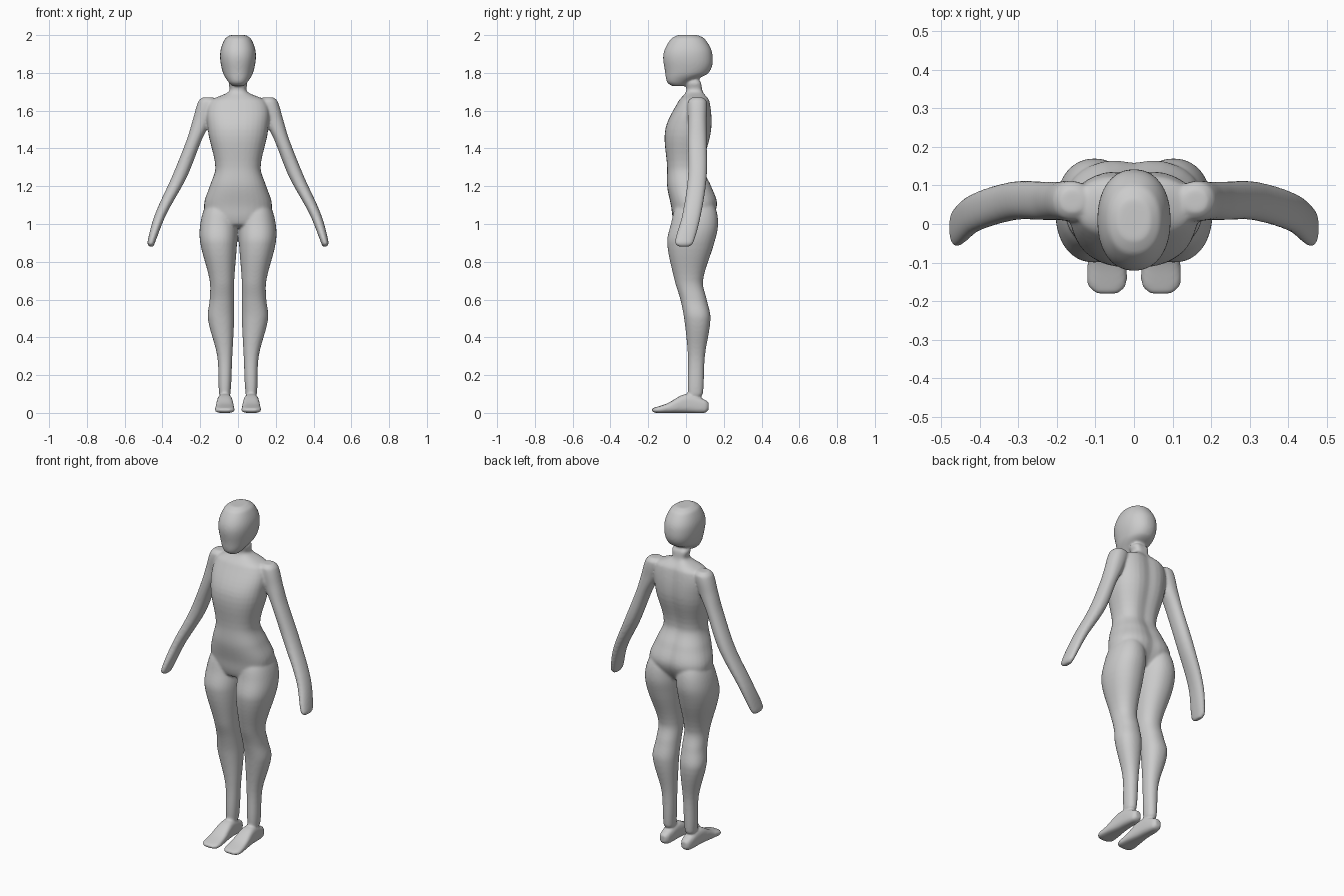
import bpy
import bmesh
import math

if "Cube" in bpy.data.objects:
    bpy.data.objects.remove(bpy.data.objects["Cube"], do_unlink=True)

SIDES = 32
STEPS = 6
DOME = 0.02


def rounded_end(row, neighbour):
    """A smaller section just past the end of a part."""
    position, x, width, low, high = row
    middle, depth = (low + high) / 2, 0.3 * (high - low)
    beyond = position + math.copysign(DOME, position - neighbour[0])
    return (beyond, x, 0.6 * width, middle - depth, middle + depth)


def refine(rows):
    """Fill in a smooth run of sections between the given ones."""
    def slope(i, k):
        before, after = rows[max(i - 1, 0)], rows[min(i + 1, len(rows) - 1)]
        return (after[k] - before[k]) / (after[0] - before[0])

    result = []
    for i in range(len(rows) - 1):
        start, end = rows[i], rows[i + 1]
        span = end[0] - start[0]
        for step in range(STEPS):
            u = step / STEPS
            v = 1 - u
            row = [start[0] + span * u]
            for k in range(1, len(start)):
                blend = start[k] * v * v * (1 + 2 * u) + end[k] * u * u * (1 + 2 * v)
                bend = span * u * v * (v * slope(i, k) - u * slope(i + 1, k))
                row.append(blend + bend)
            result.append(row)
    return result + [rows[-1]]


def rounded(value, power):
    return math.copysign(abs(value) ** (2 / power), value)


def loft(bm, rows, power=2.2, along_y=False, mirror=1, groove=0):
    """Skin over sections of (position, centre x, half width, low, high)."""
    first, last = rounded_end(rows[0], rows[1]), rounded_end(rows[-1], rows[-2])
    rings = []
    for position, centre, width, low, high in refine([first, *rows, last]):
        ring = []
        for n in range(SIDES):
            angle = math.tau * n / SIDES
            x = mirror * (centre + width * rounded(math.cos(angle), power))
            across = (low + high) / 2 + (high - low) / 2 * rounded(math.sin(angle), power)
            if math.sin(angle) > 0:
                across -= groove * math.exp(-(x / 0.04) ** 2)
            point = (x, position, across) if along_y else (x, across, position)
            ring.append(bm.verts.new(point))
        rings.append(ring)
    faces = [bm.faces.new(rings[0]), bm.faces.new(rings[-1])]
    for ring, following in zip(rings, rings[1:]):
        for n in range(SIDES):
            m = (n + 1) % SIDES
            faces.append(bm.faces.new((ring[n], ring[m], following[m], following[n])))
    bmesh.ops.recalc_face_normals(bm, faces=faces)


def centred(sections):
    return [(z, 0, width, front, back) for z, width, front, back in sections]


# Head from crown to chin: height, half width, front, back
head = centred([
    (1.98, .07, -.08, .1), (1.9, .095, -.12, .14),
    (1.8, .08, -.11, .12), (1.75, .05, -.1, .02)])

# Neck, chest, waist and hips, in the same order
torso = centred([
    (1.75, .05, 0, .09), (1.7, .05, 0, .1), (1.65, .15, -.04, .13),
    (1.5, .16, -.11, .14), (1.3, .12, -.1, .1), (1.2, .15, -.1, .14),
    (1.1, .18, -.08, .17), (1, .15, -.06, .12)])

# Arm from shoulder to hand: height, centre x, centre y, half width
arm_depth = 0.05
arm = [(z, x, width, y - arm_depth, y + arm_depth) for z, x, y, width in (
    (1.65, .16, .06, .05), (1.55, .19, .06, .05), (1.45, .23, .06, .04),
    (1.25, .31, .06, .04), (1.05, .41, .03, .03), (.9, .46, -.01, .02))]

# Leg from hip to ankle: height, inner side, outer side, front, back
leg = [(z, (inner + outer) / 2, (outer - inner) / 2, front, back)
       for z, inner, outer, front, back in (
    (1.1, .02, .17, -.05, .15), (1, .005, .2, -.08, .17), (.9, .005, .2, -.1, .15),
    (.7, .02, .15, -.06, .09), (.6, .02, .15, -.03, .11), (.5, .02, .16, -.01, .13),
    (.3, .03, .11, .01, .1), (.1, .04, .1, .01, .09))]

# Foot from heel to toe: distance back, half width, top height
foot = [(y, .07, width, 0, top) for y, width, top in (
    (.1, .03, .07), (0, .04, .1), (-.1, .05, .05), (-.16, .05, .03))]

# Build the overlapping body parts
bm = bmesh.new()
loft(bm, head)
loft(bm, torso, power=2.4, groove=.012)
for side in (1, -1):
    loft(bm, arm, mirror=side)
    loft(bm, leg, mirror=side)
    loft(bm, foot, power=3, along_y=True, mirror=side)
mesh = bpy.data.meshes.new("body")
bm.to_mesh(mesh)
bm.free()
body = bpy.data.objects.new("body", mesh)
bpy.context.collection.objects.link(body)

# Fuse the parts into one soft skin
fuse = body.modifiers.new("fuse", "REMESH")
fuse.mode = "VOXEL"
fuse.voxel_size = 0.006
fuse.use_smooth_shade = True
soften = body.modifiers.new("soften", "SMOOTH")
soften.factor = 0.5
soften.iterations = 12

# Plain grey surface
grey = bpy.data.materials.new("plain grey")
grey.use_nodes = True
colour = (0.6, 0.6, 0.6, 1)
grey.diffuse_color = colour
grey.node_tree.nodes["Principled BSDF"].inputs["Base Color"].default_value = colour
mesh.materials.append(grey)
